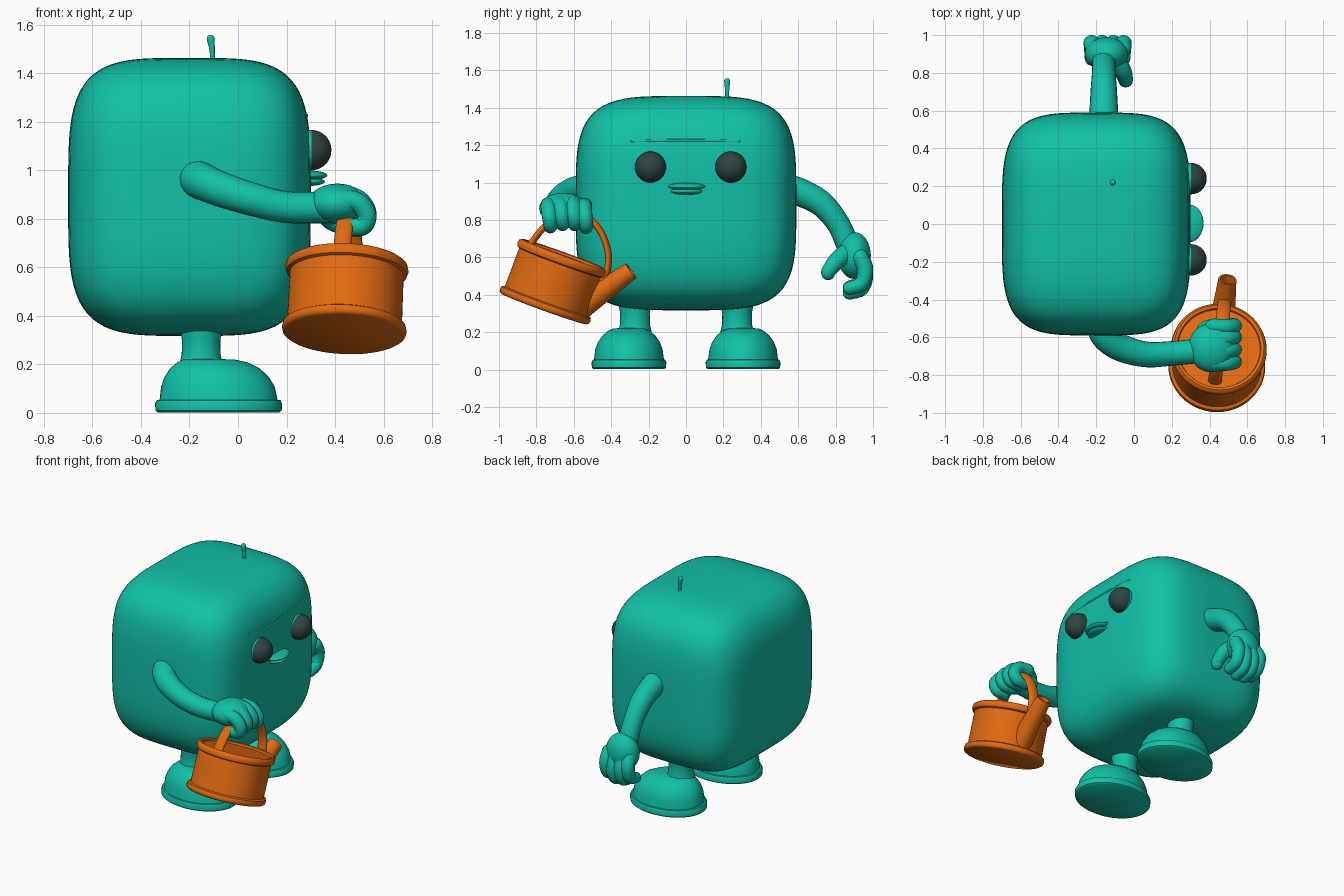
import bpy, bmesh, math
from mathutils import Vector, Matrix

if "Cube" in bpy.data.objects:
    bpy.data.objects.remove(bpy.data.objects["Cube"])


def material(name, rgb):
    m = bpy.data.materials.new(name)
    m.diffuse_color = (*rgb, 1)
    m.use_nodes = True
    m.node_tree.nodes["Principled BSDF"].inputs["Base Color"].default_value = m.diffuse_color
    return m


TEAL = material("teal", (0.006, 0.53, 0.39))
ORANGE = material("orange", (0.76, 0.145, 0.006))
DARK = material("dark_grey", (0.03, 0.06, 0.056))


def finish(bm, name, *mats):
    """Turn a bmesh into a smooth shaded object."""
    bmesh.ops.remove_doubles(bm, verts=bm.verts, dist=1e-5)
    bmesh.ops.recalc_face_normals(bm, faces=bm.faces)
    me = bpy.data.meshes.new(name)
    bm.to_mesh(me)
    bm.free()
    ob = bpy.data.objects.new(name, me)
    bpy.context.collection.objects.link(ob)
    for m in mats:
        me.materials.append(m)
    bpy.ops.object.select_all(action='DESELECT')
    ob.select_set(True)
    bpy.context.view_layer.objects.active = ob
    bpy.ops.object.shade_smooth_by_angle(angle=math.radians(45))
    return ob


def bridge(bm, rings):
    """Skin a list of vertex-position rings and close both ends."""
    vs = [[bm.verts.new(p) for p in r] for r in rings]
    n = len(vs[0])
    for a, b in zip(vs, vs[1:]):
        for i in range(n):
            bm.faces.new((a[i], a[(i + 1) % n], b[(i + 1) % n], b[i]))
    bm.faces.new(vs[0][::-1])
    bm.faces.new(vs[-1])


def loft(bm, profile, mat=Matrix(), n=48):
    """Elliptic rings given as (z, centre x, radius x, radius y)."""
    bridge(bm, [[mat @ Vector((cx + rx * math.cos(2 * math.pi * i / n),
                               ry * math.sin(2 * math.pi * i / n), z))
                 for i in range(n)] for z, cx, rx, ry in profile])


def lathe(bm, profile, mat=Matrix(), n=48):
    loft(bm, [(z, 0, max(r, 1e-3), max(r, 1e-3)) for r, z in profile], mat, n)


def tube(bm, pts, ref, flat=1.0, mat=Matrix(), n=20, steps=6):
    """Smooth round-ended tube through (x, y, z, radius) points; ref is the width axis."""
    P = [Vector(p) for p in pts]
    P = [2 * P[0] - P[1]] + P + [2 * P[-1] - P[-2]]
    path = []
    for k in range(1, len(P) - 2):
        a, b, c, d = P[k - 1:k + 3]
        for s in range(steps):
            t = s / steps
            path.append(0.5 * (2 * b + (c - a) * t + (2 * a - 5 * b + 4 * c - d) * t * t
                               + (3 * b - a - 3 * c + d) * t ** 3))
    path.append(P[-2])
    stations = []
    last = len(path) - 1
    for i, p in enumerate(path):
        tan = (path[min(i + 1, last)] - path[max(i - 1, 0)]).xyz.normalized()
        stations.append((p.xyz, tan, p.w))
    p0, t0, r0 = stations[0]
    p1, t1, r1 = stations[-1]
    angles = [math.radians(a) for a in (22, 45, 67, 87)]
    start = [(p0 - t0 * r0 * flat * math.sin(a), t0, r0 * math.cos(a)) for a in reversed(angles)]
    end = [(p1 + t1 * r1 * flat * math.sin(a), t1, r1 * math.cos(a)) for a in angles]
    rings = []
    for p, t, r in start + stations + end:
        side = (Vector(ref) - t * t.dot(Vector(ref))).normalized()
        up = t.cross(side)
        rings.append([mat @ (p + side * r * math.cos(2 * math.pi * j / n)
                             + up * r * flat * math.sin(2 * math.pi * j / n)) for j in range(n)])
    bridge(bm, rings)


def ball(bm, centre, size):
    m = Matrix.Translation(centre) @ Matrix.Diagonal((*size, 1))
    bmesh.ops.create_uvsphere(bm, u_segments=32, v_segments=20, radius=1, matrix=m)


X, Y, Z = (1, 0, 0), (0, 1, 0), (0, 0, 1)

# Body: a cube pushed out to a rounded block
bm = bmesh.new()
bmesh.ops.create_cube(bm, size=2)
bmesh.ops.subdivide_edges(bm, edges=bm.edges, cuts=23, use_grid_fill=True)
for v in bm.verts:
    k = sum(abs(c) ** 4 for c in v.co) ** 0.25
    v.co = Vector((-0.2, 0, 0.89)) + Vector((v.co.x * 0.5, v.co.y * 0.59, v.co.z * 0.573)) / k
finish(bm, "body", TEAL)

# Antenna
bm = bmesh.new()
tube(bm, [(-0.105, 0.22, 1.44, 0.010), (-0.106, 0.22, 1.49, 0.011), (-0.113, 0.22, 1.542, 0.016)], X)
finish(bm, "antenna", TEAL)

# Eyes: dark front half, teal socket behind
for name, y in (("eye_right", -0.19), ("eye_left", 0.24)):
    bm = bmesh.new()
    m = Matrix.Translation((0.302, y, 1.083)) @ Matrix.Rotation(math.pi / 2, 4, 'Y')
    bmesh.ops.create_uvsphere(bm, u_segments=32, v_segments=20, radius=0.083, matrix=m)
    ob = finish(bm, name, TEAL, DARK)
    for f in ob.data.polygons:
        f.material_index = 1 if f.center.x > 0.303 else 0

# Brow line and two lips
bm = bmesh.new()
tube(bm, [(0.274, -0.29, 1.222, 0.006), (0.281, -0.12, 1.225, 0.007),
          (0.281, 0.12, 1.225, 0.007), (0.274, 0.285, 1.222, 0.006)], Z, n=10)
finish(bm, "brow", TEAL)
bm = bmesh.new()
ball(bm, (0.29, 0.003, 0.979), (0.078, 0.1, 0.020))
ball(bm, (0.288, 0.003, 0.953), (0.07, 0.085, 0.018))
finish(bm, "mouth", TEAL)

# Legs and feet
for side, s in (("right", -1), ("left", 1)):
    bm = bmesh.new()
    lathe(bm, [(0.09, 0.2), (0.08, 0.24), (0.079, 0.3), (0.088, 0.35), (0.1, 0.42)],
          Matrix.Translation((-0.152, s * 0.273, 0)), 32)
    finish(bm, "leg_" + side, TEAL)
    bm = bmesh.new()
    loft(bm, [(0.004, -0.08, 0.25, 0.188), (0.012, -0.08, 0.26, 0.198), (0.04, -0.08, 0.262, 0.2),
              (0.054, -0.08, 0.255, 0.194), (0.056, -0.08, 0.243, 0.187), (0.11, -0.083, 0.234, 0.18),
              (0.15, -0.088, 0.215, 0.165), (0.185, -0.095, 0.185, 0.14), (0.21, -0.105, 0.145, 0.11),
              (0.222, -0.12, 0.105, 0.085), (0.225, -0.15, 0.03, 0.03)],
         Matrix.Translation((0, s * 0.305, -0.002)))
    finish(bm, "foot_" + side, TEAL)

# Right arm, reaching forward
bm = bmesh.new()
tube(bm, [(-0.17, -0.5, 0.965, 0.078), (-0.16, -0.58, 0.96, 0.077), (-0.08, -0.65, 0.925, 0.073),
          (0.06, -0.69, 0.88, 0.068), (0.2, -0.685, 0.848, 0.065), (0.36, -0.67, 0.845, 0.065)], Z)
finish(bm, "arm_right", TEAL)

# Right hand closed around the can handle
bm = bmesh.new()
ball(bm, (0.41, -0.655, 0.862), (0.122, 0.13, 0.083))
for y, dz in ((-0.735, -0.012), (-0.67, 0), (-0.605, 0), (-0.545, -0.015)):
    tube(bm, [(0.42, y, 0.89 + dz, 0.044), (0.49, y, 0.88 + dz, 0.042),
              (0.53, y + 0.005, 0.83 + dz, 0.04), (0.515, y + 0.01, 0.785 + dz, 0.038),
              (0.46, y + 0.01, 0.775 + dz, 0.035)], Y, n=16)
tube(bm, [(0.36, -0.6, 0.84, 0.045), (0.38, -0.555, 0.8, 0.042), (0.42, -0.54, 0.772, 0.036)], X, n=16)
finish(bm, "hand_right", TEAL)

# Left arm, hanging out to the side
bm = bmesh.new()
tube(bm, [(-0.16, 0.5, 0.965, 0.078), (-0.16, 0.59, 0.955, 0.076), (-0.16, 0.72, 0.89, 0.069),
          (-0.16, 0.81, 0.785, 0.062), (-0.16, 0.86, 0.68, 0.062), (-0.155, 0.885, 0.62, 0.062)], X)
finish(bm, "arm_left", TEAL)

# Left hand with curled fingers
bm = bmesh.new()
ball(bm, (-0.145, 0.9, 0.61), (0.115, 0.088, 0.125))
for x, dz in ((-0.225, 0.03), (-0.17, 0.005), (-0.11, 0), (-0.055, 0.025)):
    tube(bm, [(x * 0.9 - 0.01, 0.93, 0.6, 0.045), (x, 0.958, 0.51 + dz, 0.043),
              (x, 0.938, 0.435 + dz, 0.04), (x, 0.875, 0.41 + dz, 0.036)], X, n=16)
tube(bm, [(-0.11, 0.87, 0.63, 0.052), (-0.06, 0.81, 0.585, 0.047), (-0.045, 0.765, 0.53, 0.039),
          (-0.045, 0.76, 0.515, 0.037)], X, n=16)
finish(bm, "hand_left", TEAL)

# Watering can body, tipped towards the spout
CAN = (Matrix.Translation((0.437, -0.76, 0.325)) @ Matrix.Rotation(math.radians(-7), 4, 'Z')
       @ Matrix.Rotation(math.radians(-20), 4, 'X'))
bm = bmesh.new()
lathe(bm, [(0, 0), (0.243, 0), (0.254, 0.008), (0.257, 0.022), (0.253, 0.038), (0.237, 0.045),
           (0.235, 0.262), (0.248, 0.268), (0.254, 0.285), (0.25, 0.303), (0.238, 0.312),
           (0.222, 0.308), (0.218, 0.296), (0, 0.296)], CAN, 64)
finish(bm, "can_body", ORANGE)

# Can handle: a flat band arching over the top
bm = bmesh.new()
tube(bm, [(0, y, z, 0.036) for y, z in ((-0.188, 0.29), (-0.154, 0.396), (-0.099, 0.48), (-0.023, 0.532),
                                        (0.065, 0.536), (0.154, 0.486), (0.225, 0.396), (0.252, 0.3),
                                        (0.242, 0.25))], X, 0.5, CAN)
finish(bm, "can_handle", ORANGE)

# Can spout with a hollow tip
base, tip = Vector((0, 0.175, 0.07)), Vector((0, 0.372, 0.352))
L = (tip - base).length
m = CAN @ Matrix.Translation(base) @ (tip - base).to_track_quat('Z', 'Y').to_matrix().to_4x4()
bm = bmesh.new()
lathe(bm, [(0.072, 0), (0.048, L), (0.038, L), (0.037, L - 0.07), (0, L - 0.07)], m, 32)
finish(bm, "can_spout", ORANGE)
